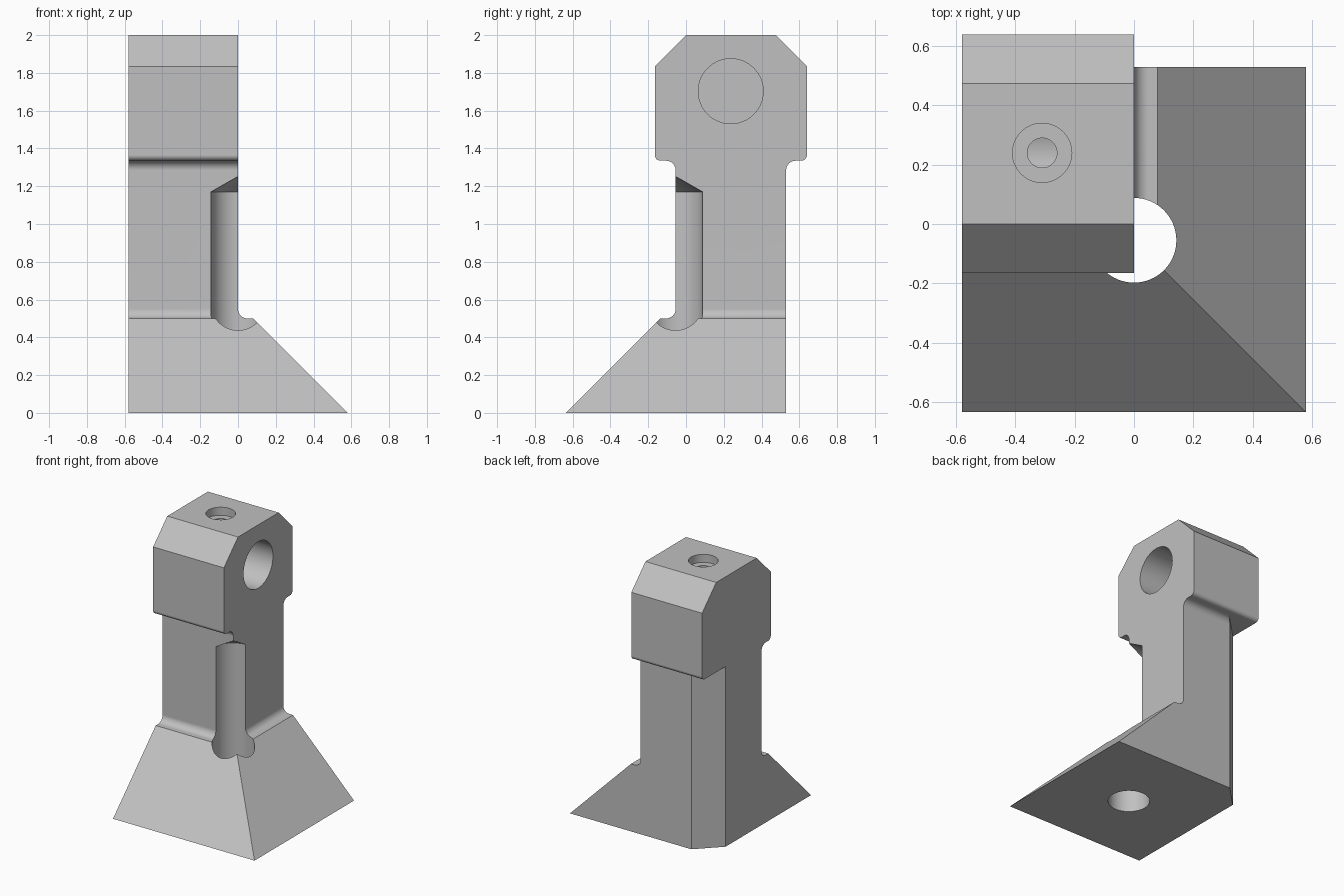
import bpy
import bmesh
from math import cos, sin, radians
from mathutils import Matrix, Vector

if "Cube" in bpy.data.objects:
    bpy.data.objects.remove(bpy.data.objects["Cube"], do_unlink=True)

grey = bpy.data.materials.new("matte grey")
grey.use_nodes = True
grey.diffuse_color = (0.53, 0.53, 0.53, 1)
grey.node_tree.nodes["Principled BSDF"].inputs["Base Color"].default_value = grey.diffuse_color


def arc(u, v, r, start, end, steps=8):
    angles = [radians(start + (end - start) * i / steps) for i in range(steps + 1)]
    return [(u + r * cos(a), v + r * sin(a)) for a in angles]


def finish(name, bm):
    bmesh.ops.recalc_face_normals(bm, faces=bm.faces[:])
    mesh = bpy.data.meshes.new(name)
    bm.to_mesh(mesh)
    bm.free()
    mesh.materials.append(grey)
    obj = bpy.data.objects.new(name, mesh)
    bpy.context.collection.objects.link(obj)
    return obj


def prism(name, outline, axis, low, high):
    """Extrude a flat outline along the given axis."""
    bm = bmesh.new()
    verts = []
    for p in outline:
        co = list(p)
        co.insert(axis, low)
        verts.append(bm.verts.new(co))
    face = bm.faces.new(verts)
    moved = bmesh.ops.extrude_face_region(bm, geom=[face])["geom"]
    shift = Vector((0, 0, 0))
    shift[axis] = high - low
    bmesh.ops.translate(bm, vec=shift, verts=[g for g in moved if isinstance(g, bmesh.types.BMVert)])
    return finish(name, bm)


def drill(name, radius, start, end, tip=0):
    """Round cutter from start to end, with an optional conical tip."""
    start, end = Vector(start), Vector(end)
    run = end - start
    bm = bmesh.new()
    bmesh.ops.create_cone(bm, cap_ends=True, cap_tris=True, segments=64,
                          radius1=radius, radius2=radius, depth=run.length)
    for v in bm.verts:
        if v.co.xy.length < radius / 2 and v.co.z > 0:
            v.co.z += tip
    turn = run.to_track_quat("Z", "Y").to_matrix().to_4x4()
    bm.transform(Matrix.Translation((start + end) / 2) @ turn)
    return finish(name, bm)


def combine(target, tool, operation="DIFFERENCE"):
    mod = target.modifiers.new("cut", "BOOLEAN")
    mod.operation, mod.solver, mod.object = operation, "EXACT", tool
    bpy.context.view_layer.objects.active = target
    bpy.ops.object.modifier_apply(modifier=mod.name)
    bpy.data.objects.remove(tool, do_unlink=True)


# Side outline: sloped foot, filleted column, chamfered head
side = [(-0.635, 0), (0.53, 0)]
side += arc(0.58, 1.285, 0.05, 180, 90)
side += arc(0.61, 1.365, 0.03, -90, 0)
side += [(0.64, 1.835), (0.475, 2), (0, 2), (-0.165, 1.835)]
side += arc(-0.135, 1.365, 0.03, 180, 270)
side += arc(-0.105, 1.285, 0.05, 90, 0)
side += arc(-0.105, 0.55, 0.05, 0, -90)
side += [(-0.135, 0.5)]
bracket = prism("bracket", side, 0, -1, 1)

# Front outline trims the second slope and the flat sides
front = [(-0.58, -0.1), (0.68, -0.1), (0.08, 0.5)]
front += arc(0.05, 0.55, 0.05, -90, -180)
front += [(0, 2.1), (-0.58, 2.1)]
combine(bracket, prism("front_trim", front, 1, -1, 1), "INTERSECT")

# Vertical chamfer on the rear corner, below the head
corner = [(-0.315, 0.63), (-0.68, 0.63), (-0.68, 0.265)]
combine(bracket, prism("corner_cut", corner, 2, -0.1, 1.335))

# Corner relief, blind cross bore, and stepped screw hole
combine(bracket, drill("relief_cut", 0.143, (0, -0.055, -0.1), (0, -0.055, 1.17), 0.082))
combine(bracket, drill("cross_bore", 0.172, (0.1, 0.237, 1.703), (-0.48, 0.237, 1.703)))
combine(bracket, drill("screw_hole", 0.05, (-0.31, 0.24, 1.7), (-0.31, 0.24, 2.1)))
combine(bracket, drill("screw_recess", 0.1, (-0.31, 0.24, 1.94), (-0.31, 0.24, 2.1)))

# Smooth fillets and holes, sharp edges elsewhere
bpy.ops.object.select_all(action="DESELECT")
bracket.select_set(True)
bpy.context.view_layer.objects.active = bracket
bpy.ops.object.shade_smooth_by_angle(angle=radians(25))
normals = bracket.modifiers.new("even_shading", "WEIGHTED_NORMAL")
normals.keep_sharp = True
